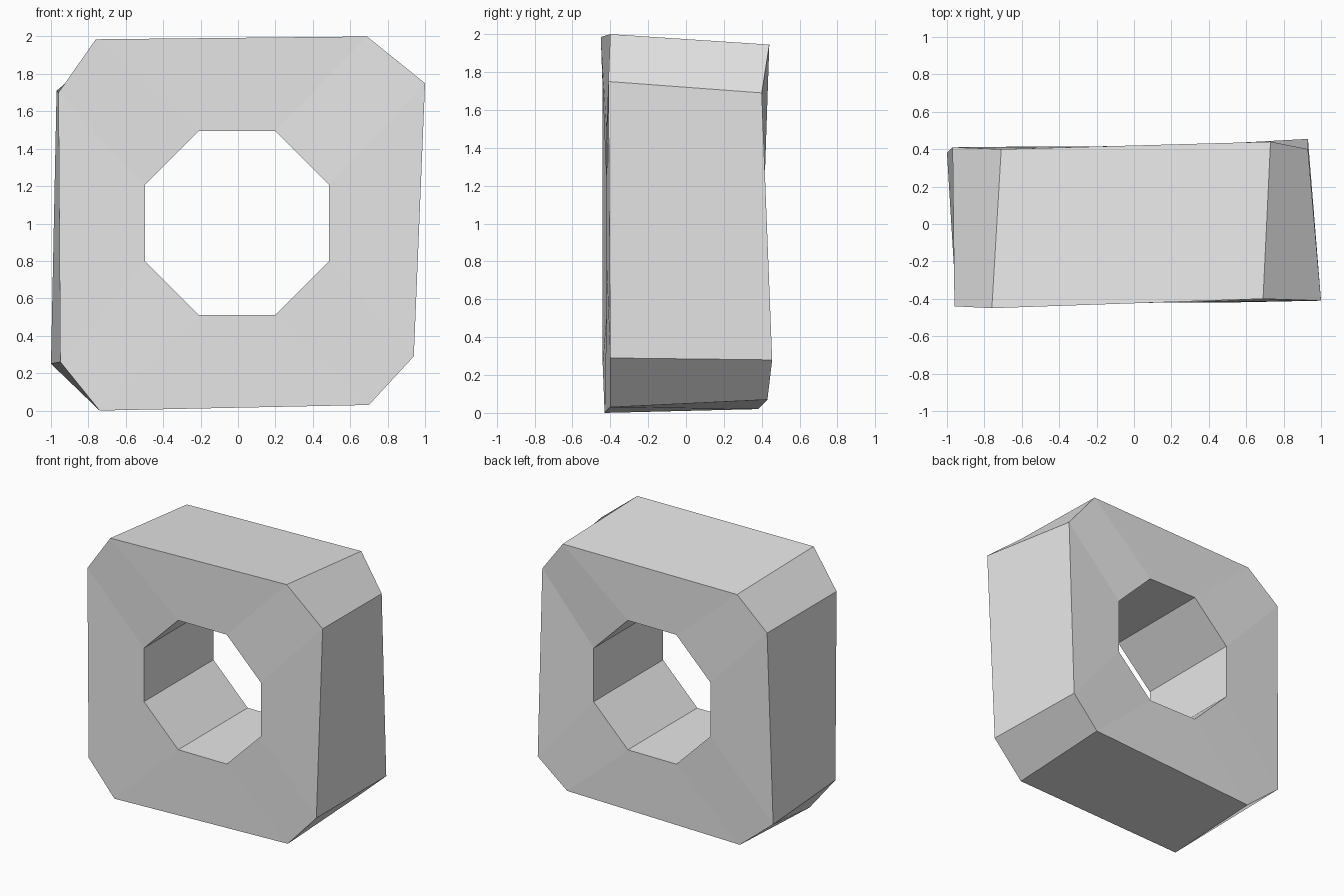
import bpy
import bmesh
from math import cos, sin, radians

cube = bpy.data.objects.get("Cube")
if cube:
    bpy.data.objects.remove(cube, do_unlink=True)

# Outer corners, clockwise from the upper right of the top edge
front_corners = [
    (0.69, -0.40, 2.0), (1.0, -0.41, 1.75), (0.94, -0.40, 0.29), (0.70, -0.40, 0.03),
    (-0.74, -0.43, 0.0), (-0.95, -0.44, 0.26), (-0.96, -0.44, 1.70), (-0.76, -0.45, 1.985),
]
back_corners = [
    (0.73, 0.44, 1.945), (0.93, 0.40, 1.69), (0.93, 0.455, 0.28), (0.70, 0.43, 0.07),
    (-0.72, 0.38, 0.02), (-1.0, 0.38, 0.25), (-0.97, 0.41, 1.71), (-0.71, 0.40, 1.93),
]
SIDES = len(front_corners)


def hole_ring(y, radius=0.533):
    """Regular octagon that lines up with the outer corners."""
    angles = [radians(67.5 - 45 * i) for i in range(SIDES)]
    return [(-0.005 + radius * cos(a), y, 1.003 + radius * sin(a)) for a in angles]


def bridge(bm, ring_a, ring_b):
    """Join two closed rings of vertices with quads."""
    for i in range(SIDES):
        j = (i + 1) % SIDES
        bm.faces.new((ring_a[i], ring_a[j], ring_b[j], ring_b[i]))


# Uneven stone block with a straight octagonal hole through it
bm = bmesh.new()
rings = [[bm.verts.new(p) for p in ring] for ring in
         (front_corners, back_corners, hole_ring(0.415), hole_ring(-0.42))]
for k, ring in enumerate(rings):
    bridge(bm, ring, rings[(k + 1) % len(rings)])
bmesh.ops.recalc_face_normals(bm, faces=bm.faces[:])

mesh = bpy.data.meshes.new("holed_block")
bm.to_mesh(mesh)
bm.free()
block = bpy.data.objects.new("holed_block", mesh)
bpy.context.collection.objects.link(block)

# Plain light grey
grey = bpy.data.materials.new("light_grey")
grey.use_nodes = True
color = (0.8, 0.8, 0.8, 1.0)
grey.diffuse_color = color
grey.node_tree.nodes["Principled BSDF"].inputs["Base Color"].default_value = color
mesh.materials.append(grey)
